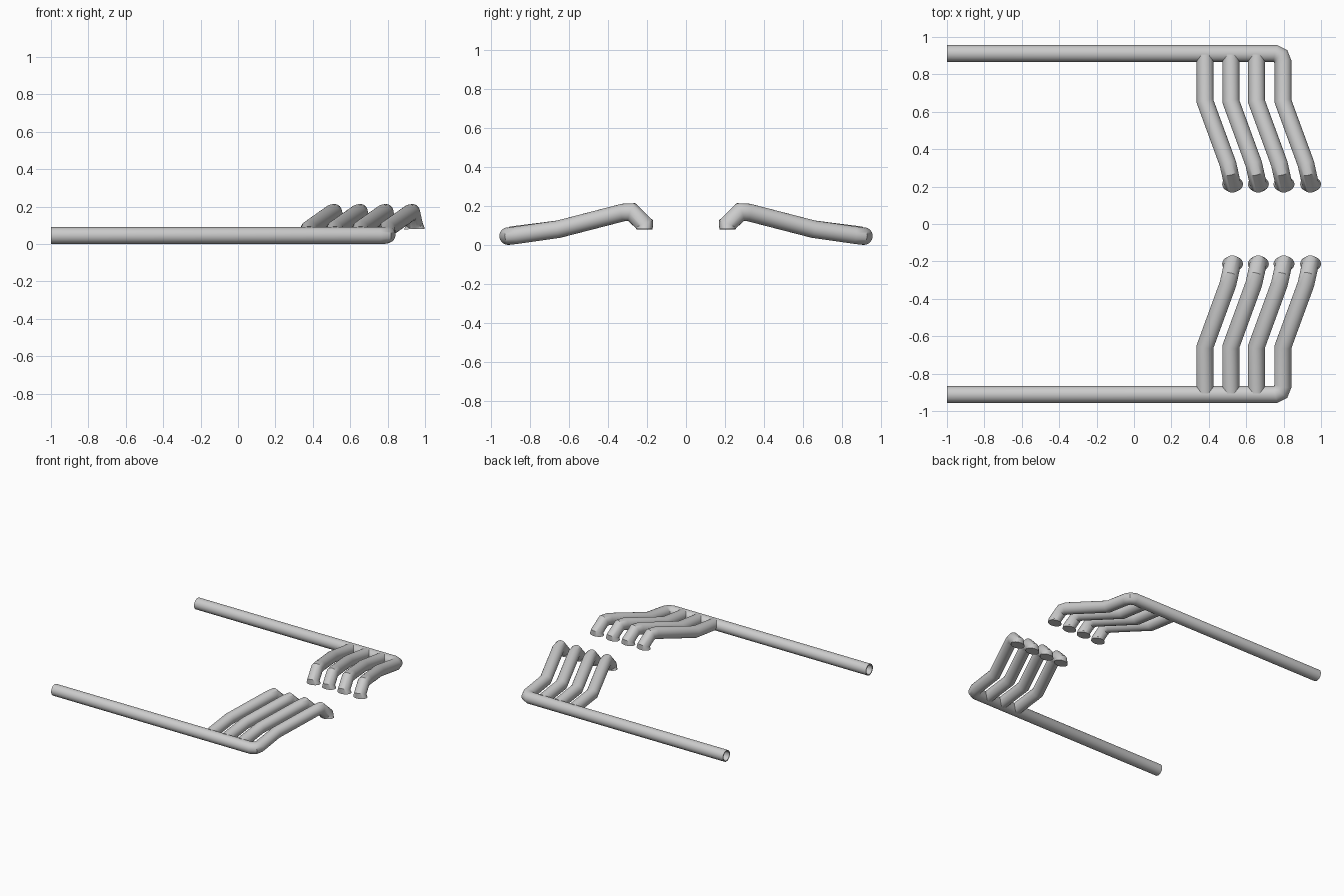
import bpy, bmesh, math
from mathutils import Vector

if "Cube" in bpy.data.objects:
    bpy.data.objects.remove(bpy.data.objects["Cube"])

SIDES = 28
RADIUS = 0.045


def sweep(name, pts, hollow_start=False):
    """Mitred tube along pts, ending in a flared horizontal port, mirrored in y."""
    p = [Vector(q) for q in pts]
    d = [(b - a).normalized() for a, b in zip(p, p[1:])]
    u = d[0].cross(Vector((0, 0, 1))).normalized()
    v = u.cross(d[0])
    bm = bmesh.new()
    angles = [2 * math.pi * i / SIDES for i in range(SIDES)]
    coords = [p[0] + RADIUS * (u * math.cos(a) + v * math.sin(a)) for a in angles]
    rings = [[bm.verts.new(c) for c in coords]]
    for i in range(1, len(p)):
        n = d[i - 1] + d[i] if i < len(d) else d[-1]
        k = d[i - 1].dot(n)
        coords = [c + d[i - 1] * ((p[i] - c).dot(n) / k) for c in coords]
        if i == len(d):
            coords = [Vector((p[i].x + (c.x - p[i].x) * 1.24,
                              p[i].y + (c.y - p[i].y) * 0.93, c.z)) for c in coords]
        rings.append([bm.verts.new(c) for c in coords])
    for r, s in zip(rings, rings[1:]):
        for i in range(SIDES):
            j = (i + 1) % SIDES
            bm.faces.new((r[i], r[j], s[j], s[i]))
    start = bm.faces.new(rings[0][::-1])
    bm.faces.new(rings[-1])
    bmesh.ops.recalc_face_normals(bm, faces=bm.faces)
    if hollow_start:
        # open tailpipe: thin rim with a recess
        bmesh.ops.inset_region(bm, faces=[start], thickness=0.008)
        inner = bmesh.ops.extrude_discrete_faces(bm, faces=[start])["faces"][0]
        bmesh.ops.translate(bm, verts=inner.verts, vec=d[0] * 0.06)
    me = bpy.data.meshes.new(name)
    bm.to_mesh(me)
    bm.free()
    ob = bpy.data.objects.new(name, me)
    bpy.context.collection.objects.link(ob)
    m = ob.modifiers.new("mirror", "MIRROR")
    m.use_axis = (False, True, False)
    m.use_mirror_merge = False
    bpy.ops.object.select_all(action="DESELECT")
    ob.select_set(True)
    bpy.context.view_layer.objects.active = ob
    bpy.ops.object.shade_smooth_by_angle(angle=math.radians(35))
    return ob


def runner(x):
    """Bent part of a header pipe, from its elbow to the engine port."""
    return [(x, 0.655, 0.080), (x + 0.122, 0.322, 0.166), (x + 0.132, 0.278, 0.168),
            (x + 0.146, 0.213, 0.105), (x + 0.147, 0.213, 0.080)]


# long side pipe that turns into the foremost header
sweep("side_pipe", [(-1, 0.912, 0.045), (0.755, 0.912, 0.045), (0.784, 0.897, 0.046),
                    (0.797, 0.865, 0.050)] + runner(0.797), hollow_start=True)

# remaining headers joining the side pipe
for n, x in enumerate((0.38, 0.518, 0.655)):
    sweep(f"header_pipe_{n + 1}", [(x, 0.900, 0.049)] + runner(x))
